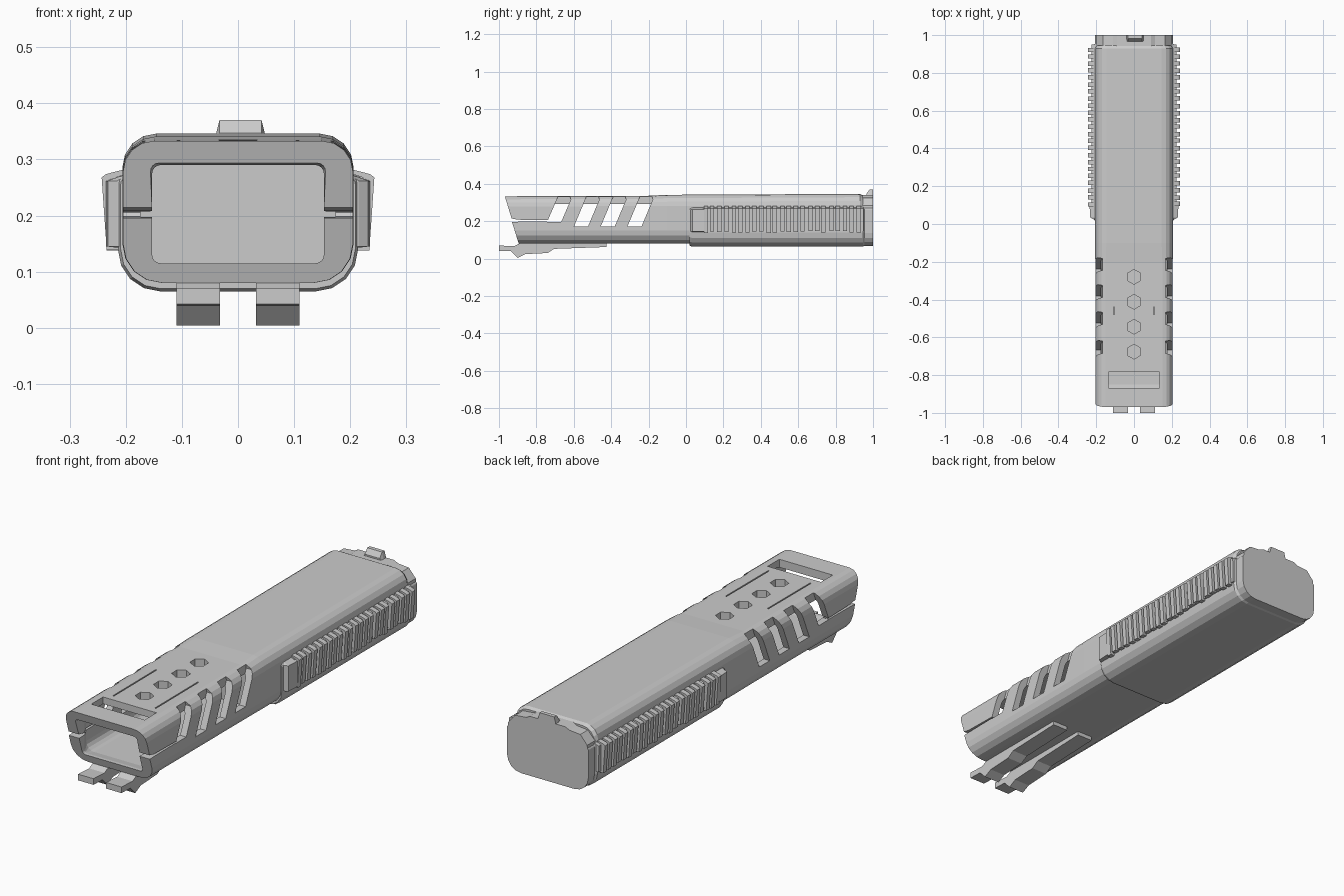
import bpy, bmesh, math, random

if "Cube" in bpy.data.objects:
    bpy.data.objects.remove(bpy.data.objects["Cube"])
random.seed(4)


def make(name, rings):
    """Closed solid lofted through rings of equal point count."""
    bm = bmesh.new()
    vs = [[bm.verts.new(p) for p in r] for r in rings]
    n = len(vs[0])
    for a, b in zip(vs, vs[1:]):
        for i in range(n):
            bm.faces.new((a[i], a[(i + 1) % n], b[(i + 1) % n], b[i]))
    bm.faces.new(vs[0])
    bm.faces.new(vs[-1][::-1])
    bmesh.ops.recalc_face_normals(bm, faces=bm.faces)
    me = bpy.data.meshes.new(name)
    bm.to_mesh(me)
    bm.free()
    ob = bpy.data.objects.new(name, me)
    bpy.context.collection.objects.link(ob)
    return ob


def rrect(y, w, z0, z1, rb, rt, seg=4):
    """Rounded rectangle in xz with separate bottom and top corner radii."""
    out = []
    for cx, cz, r, a0 in ((w - rt, z1 - rt, rt, 0), (rt - w, z1 - rt, rt, 90),
                          (rb - w, z0 + rb, rb, 180), (w - rb, z0 + rb, rb, 270)):
        for i in range(seg + 1):
            a = math.radians(a0 + 90 * i / seg)
            out.append((cx + r * math.cos(a), y, cz + r * math.sin(a)))
    return out


def loft(name, stations):
    return make(name, [rrect(*s) for s in stations])


def prism_x(name, yz, a, b):
    return make(name, [[(x, y, z) for y, z in yz] for x in (a, b)])


def prism_y(name, xz, a, b):
    return make(name, [[(x, y, z) for x, z in xz] for y in (a, b)])


def prism_z(name, xy, a, b):
    return make(name, [[(x, y, z) for x, y in xy] for z in (a, b)])


def box_xy(x0, x1, y0, y1):
    return [(x0, y0), (x1, y0), (x1, y1), (x0, y1)]


def cut(ob, cutter):
    m = ob.modifiers.new("cut", 'BOOLEAN')
    m.operation, m.solver, m.object = 'DIFFERENCE', 'EXACT', cutter
    bpy.context.view_layer.objects.active = ob
    bpy.ops.object.modifier_apply(modifier=m.name)
    bpy.data.objects.remove(cutter)


# Main housing
body = loft("housing", [(-1.0, .205, .08, .333, .07, .055),
                        (-.2, .205, .08, .336, .07, .055),
                        (-.1, .206, .08, .341, .07, .06),
                        (.93, .206, .08, .346, .07, .06),
                        (.945, .198, .085, .338, .07, .06)])

# Raked muzzle end, then the hollow with a narrower bevelled mouth
cut(body, prism_x("rake", [(-1.2, .5), (-1.02, .5), (-.93, .207), (-.93, .195),
                           (-.885, .05), (-.885, 0), (-1.2, 0)], -.4, .4))
cut(body, loft("hollow", [(-.89, .153, .115, .29, .015, .015),
                          (-.85, .174, .108, .302, .04, .03),
                          (-.12, .174, .108, .302, .04, .03)]))
cut(body, loft("mouth", [(-1.02, .165, .105, .302, .015, .015),
                         (-.93, .153, .115, .29, .015, .015),
                         (-.87, .153, .115, .29, .015, .015)]))

for s in (-1, 1):
    # Slanted side vents
    for i in range(4):
        y = -.742 + .143 * i
        zb = .197 if i == 0 else .172
        k = .06 * (.333 - zb) / .16
        cut(body, prism_x("vent", [(y, zb), (y + .075, zb), (y + .075 + k, .315),
                                   (y + .068 + k, .345), (y + .012 + k, .345),
                                   (y + k, .315)], s * .166, s * .3))
    # Side split between upper and lower halves
    cut(body, prism_x("split", [(-1.1, .222), (-.95, .218), (-.9, .208), (-.73, .205),
                                (-.73, .199), (-.9, .197), (-1.1, .19)], s * .15, s * .3))
    # Shallow top groove
    cut(body, prism_z("groove", box_xy(s * .103, s * .109, -.75, -.44), .327, .4))

# Top hexagonal holes and the wide window
for i in range(4):
    y = -.28 - .132 * i
    cut(body, prism_z("hole", [(.039 * math.cos(math.pi * (k / 3 + .17)),
                                y + .039 * math.sin(math.pi * (k / 3 + .17)))
                               for k in range(6)], .25, .4))
cut(body, prism_z("window", box_xy(-.135, .135, -.868, -.783), .25, .4))

# Lower rear sleeve
loft("rear_sleeve", [(.018, .209, .07, .268, .07, .012),
                     (.03, .214, .065, .272, .075, .012),
                     (.945, .214, .065, .272, .075, .012),
                     (.955, .206, .068, .272, .07, .012),
                     (1.0, .206, .068, .272, .07, .012)])

# Stepped end cap with chamfered shoulders and a sight tab
half = [(.09, .34), (.11, .33), (.165, .325), (.2, .285), (.203, .13), (.18, .09), (.14, .07)]
prism_y("end_cap", half + [(-x, z) for x, z in half[::-1]], .93, 1.0)
make("sight_tab", [[(-.043, y, .33), (.052, y, .33), (.042, y, z), (-.033, y, z)]
                   for y, z in ((.965, .347), (.982, .37), (1.0, .37))])

for s, side in ((-1, "left"), (1, "right")):
    # Ribbed grip: backing strip, front stop and ribs
    prism_y(side + "_grip_back", [(s * .19, .15), (s * .222, .148),
                                  (s * .224, .268), (s * .19, .28)], .09, .95)
    make(side + "_grip_stop", [[(s * .19, y, .14), (s * x, y, .145),
                                (s * x, y, .262), (s * .19, y, .278)]
                               for y, x in ((.025, .215), (.035, .232), (.095, .235))])
    for i in range(23):
        y = .105 + .0372 * i + random.uniform(-.003, .003)
        t, zb = .0115, .143 + random.uniform(-.006, .006)
        prism_y(side + "_grip_rib", [(s * .2, zb), (s * .234, zb), (s * .243, .268),
                                     (s * .235, .274), (s * .2, .283)], y - t, y + t)
    # Under-barrel prong
    prism_x(side + "_prong", [(-1, .07), (-1, .042), (-.935, .04), (-.9, .004),
                              (-.86, .024), (-.74, .03), (-.705, .052), (-.425, .062),
                              (-.425, .086), (-.88, .086), (-.92, .066)],
            s * .032, s * .11)
